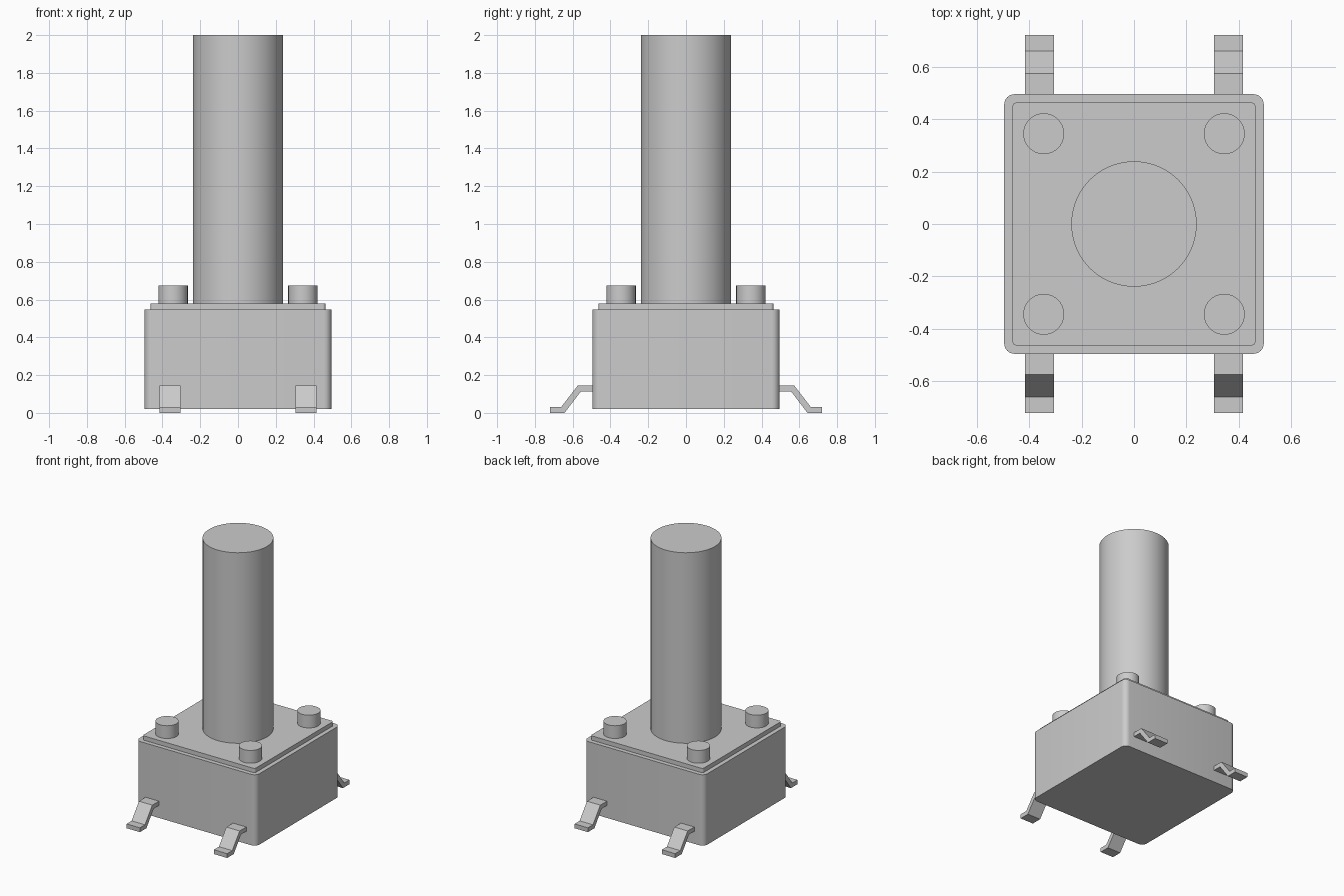
import bpy, bmesh, math

if "Cube" in bpy.data.objects:
    bpy.data.objects.remove(bpy.data.objects["Cube"], do_unlink=True)

# Single grey finish
grey = bpy.data.materials.new("plain_grey")
grey.use_nodes = True
colour = (0.6, 0.6, 0.6, 1)
grey.diffuse_color = colour
grey.node_tree.nodes["Principled BSDF"].inputs["Base Color"].default_value = colour


def finish(bm, name, smooth=True):
    bmesh.ops.recalc_face_normals(bm, faces=bm.faces)
    mesh = bpy.data.meshes.new(name)
    bm.to_mesh(mesh)
    bm.free()
    mesh.materials.append(grey)
    obj = bpy.data.objects.new(name, mesh)
    bpy.context.collection.objects.link(obj)
    if smooth:
        bpy.ops.object.select_all(action="DESELECT")
        obj.select_set(True)
        bpy.context.view_layer.objects.active = obj
        bpy.ops.object.shade_smooth_by_angle(angle=math.radians(30))
    return obj


def rounded_block(name, half, bottom, top, radius):
    bm = bmesh.new()
    bmesh.ops.create_cube(bm, size=1)
    for v in bm.verts:
        v.co = (v.co.x * 2 * half, v.co.y * 2 * half, top if v.co.z > 0 else bottom)
    uprights = [e for e in bm.edges if abs(e.verts[0].co.z - e.verts[1].co.z) > 0.01]
    bmesh.ops.bevel(bm, geom=uprights, offset=radius, segments=6,
                    profile=0.5, affect="EDGES")
    finish(bm, name)


def cylinder(name, x, y, radius, bottom, top, segments):
    bm = bmesh.new()
    bmesh.ops.create_cone(bm, cap_ends=True, segments=segments, radius1=radius,
                          radius2=radius, depth=top - bottom)
    bmesh.ops.translate(bm, verts=bm.verts, vec=(x, y, (bottom + top) / 2))
    finish(bm, name)


def leg(name, x, side):
    # Gull-wing side profile, as (distance outward, height)
    profile = [(0.47, 0.145), (0.573, 0.145), (0.66, 0.032), (0.72, 0.032),
               (0.72, 0), (0.643, 0), (0.557, 0.113), (0.47, 0.113)]
    bm = bmesh.new()
    face = bm.faces.new([bm.verts.new((x - 0.055, side * y, z)) for y, z in profile])
    extruded = bmesh.ops.extrude_face_region(bm, geom=[face])["geom"]
    moved = [g for g in extruded if isinstance(g, bmesh.types.BMVert)]
    bmesh.ops.translate(bm, verts=moved, vec=(0.11, 0, 0))
    finish(bm, name, smooth=False)


# Housing, cover plate and plunger
rounded_block("housing", 0.495, 0.02, 0.548, 0.04)
rounded_block("cover_plate", 0.463, 0.54, 0.58, 0.015)
cylinder("plunger", 0, 0, 0.239, 0.57, 2.0, 64)

# Corner rivets and bent legs
for x_side, x_name in ((-1, "right"), (1, "left")):
    for y_side, y_name in ((-1, "front"), (1, "back")):
        label = f"{y_name}_{x_name}"
        cylinder(f"rivet_{label}", x_side * 0.344, y_side * 0.344, 0.078, 0.57, 0.675, 32)
        leg(f"leg_{label}", x_side * 0.36, y_side)
